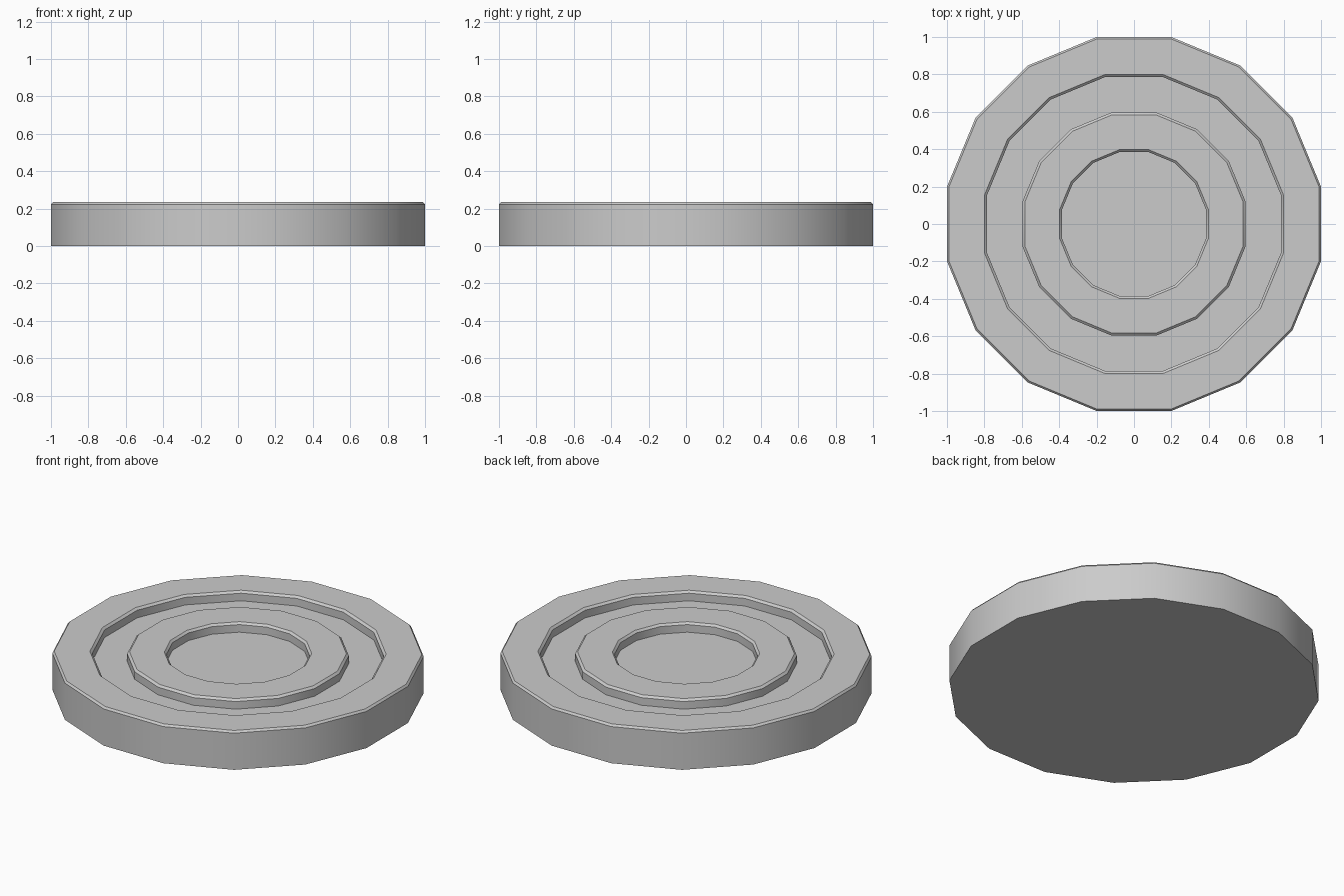
import bpy, bmesh, math

if "Cube" in bpy.data.objects:
    bpy.data.objects.remove(bpy.data.objects["Cube"])

SIDES = 16
# Half cross-section (radius to flat side, height), from bottom rim to centre floor
PROFILE = [
    (1.0, 0.0), (1.0, 0.222), (0.99, 0.234),        # outer wall and bevel
    (0.798, 0.234), (0.785, 0.222), (0.785, 0.176),  # drop into ring groove
    (0.597, 0.176), (0.597, 0.222), (0.584, 0.234),  # rise to raised ring
    (0.397, 0.234), (0.385, 0.222), (0.385, 0.176),  # drop to centre dish
]


def lathe(name, profile, sides):
    """Stack polygon rings, bridge them and cap both ends."""
    bm = bmesh.new()
    step = math.tau / sides
    rings = []
    for r, z in profile:
        c = r / math.cos(step / 2)
        rings.append([bm.verts.new((c * math.cos((i + 0.5) * step),
                                    c * math.sin((i + 0.5) * step), z))
                      for i in range(sides)])
    for a, b in zip(rings, rings[1:]):
        for i in range(sides):
            j = (i + 1) % sides
            bm.faces.new((a[i], a[j], b[j], b[i]))
    bm.faces.new(rings[0][::-1])
    bm.faces.new(rings[-1])
    bmesh.ops.recalc_face_normals(bm, faces=bm.faces)
    mesh = bpy.data.meshes.new(name)
    bm.to_mesh(mesh)
    bm.free()
    obj = bpy.data.objects.new(name, mesh)
    bpy.context.collection.objects.link(obj)
    return obj


# Grooved round plate
plate = lathe("grooved_plate", PROFILE, SIDES)
bpy.context.view_layer.objects.active = plate
plate.select_set(True)
bpy.ops.object.shade_smooth_by_angle(angle=math.radians(30))
